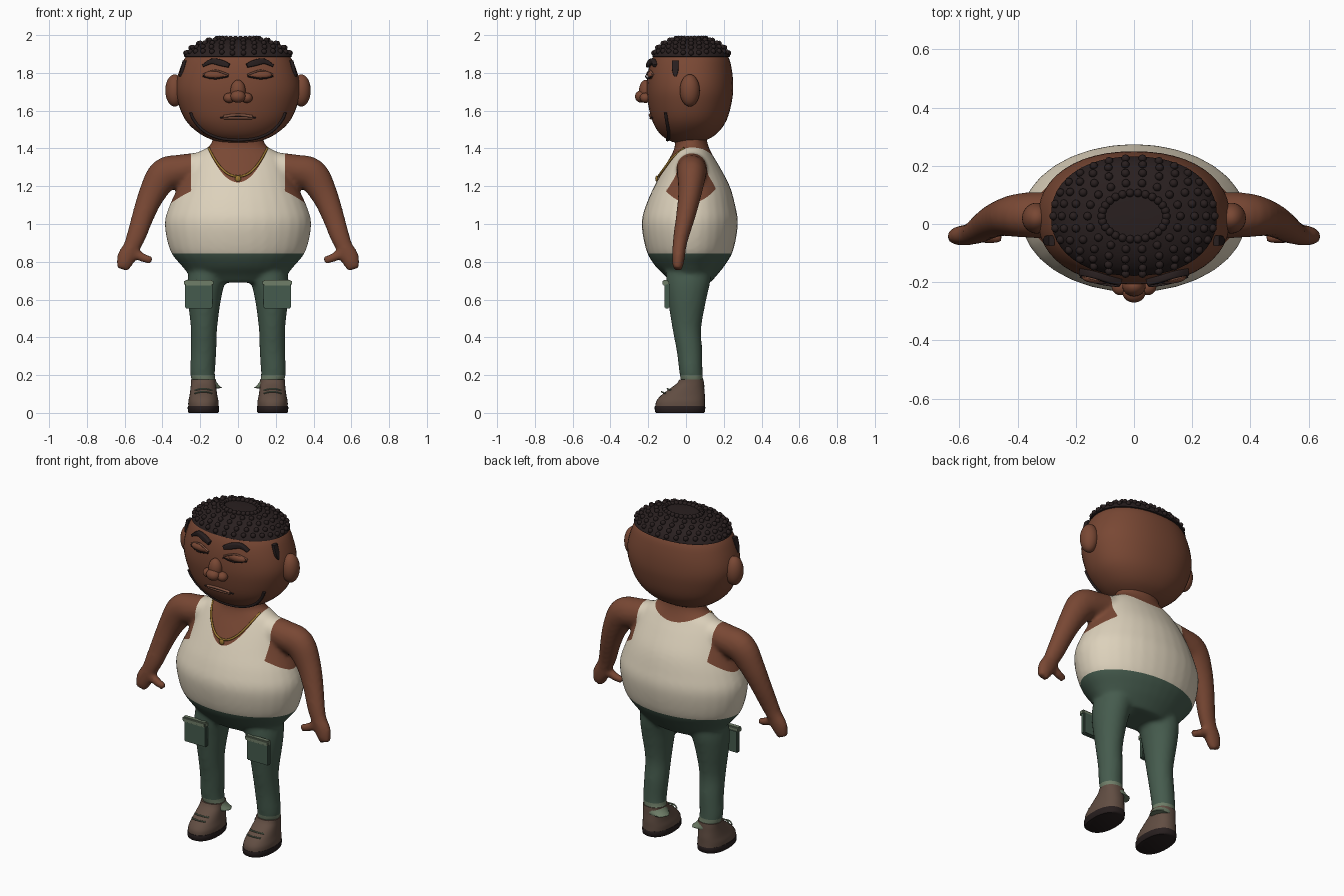
import bpy, bmesh, math
from mathutils import Vector
from mathutils.bvhtree import BVHTree

cube = bpy.data.objects.get("Cube")
if cube:
    bpy.data.objects.remove(cube)


def material(name, r, g, b):
    m = bpy.data.materials.new(name)
    m.use_nodes = True
    m.diffuse_color = (r, g, b, 1)
    node = m.node_tree.nodes["Principled BSDF"]
    node.inputs["Base Color"].default_value = (r, g, b, 1)
    node.inputs["Roughness"].default_value = 0.8
    return m


skin = material("brown skin", .19, .064, .034)
cream = material("cream cotton", .72, .64, .5)
green = material("dark green cloth", .06, .105, .075)
trim = material("pale green trim", .16, .21, .14)
leather = material("brown leather", .12, .075, .055)
rubber = material("dark rubber", .02, .013, .013)
black = material("black hair", .022, .014, .014)
gold = material("gold", .32, .18, .03)
lip = material("lip brown", .22, .09, .055)


def finish(name, bm, *mats):
    bmesh.ops.recalc_face_normals(bm, faces=bm.faces)
    mesh = bpy.data.meshes.new(name)
    bm.to_mesh(mesh)
    bm.free()
    for m in mats:
        mesh.materials.append(m)
    obj = bpy.data.objects.new(name, mesh)
    bpy.context.collection.objects.link(obj)
    return obj


def spline(rows, steps):
    """Catmull-Rom interpolation of rows of numbers."""
    rows = [Vector(r) for r in rows]
    out = []
    for i in range(len(rows) - 1):
        a, b, c, d = rows[max(i - 1, 0)], rows[i], rows[i + 1], rows[min(i + 2, len(rows) - 1)]
        for k in range(steps):
            t = k / steps
            out.append((b * 2 + (c - a) * t + (a * 2 - b * 5 + c * 4 - d) * t**2
                        + (b * 3 - a - c * 3 + d) * t**3) / 2)
    return out + [rows[-1]]


def loft(bm, rings, flat=True, power=2, sides=32, steps=4):
    """Skin rings (x, y, z, half width, half depth); flat rings stay level."""
    rows = spline(rings, steps)
    centres = [Vector(r[:3]) for r in rows]
    loops = []
    for i, r in enumerate(rows):
        u, v = Vector((1, 0, 0)), Vector((0, 1, 0))
        if not flat:
            t = centres[min(i + 1, len(rows) - 1)] - centres[max(i - 1, 0)]
            u = t.cross(v).normalized()
            v = u.cross(t).normalized()
        loop = []
        for k in range(sides):
            a = math.tau * k / sides
            c, s = math.cos(a), math.sin(a)
            c, s = (math.copysign(abs(w)**(2 / power), w) for w in (c, s))
            loop.append(bm.verts.new(centres[i] + u * c * max(r[3], .001) + v * s * max(r[4], .001)))
        loops.append(loop)
    for a, b in zip(loops, loops[1:]):
        for k in range(sides):
            n = (k + 1) % sides
            bm.faces.new((a[k], a[n], b[n], b[k]))
    bm.faces.new(loops[0])
    bm.faces.new(loops[-1])


def solid(name, rings, mat, **options):
    bm = bmesh.new()
    loft(bm, rings, **options)
    return finish(name, bm, mat)


def strip(name, points, radius, mat, depth=None):
    return solid(name, [(*p, radius, depth or radius) for p in points], mat, flat=False, sides=10)


def ball(name, place, size, mat):
    bm = bmesh.new()
    bmesh.ops.create_uvsphere(bm, u_segments=24, v_segments=16, radius=1)
    bmesh.ops.scale(bm, vec=size, verts=bm.verts)
    bmesh.ops.translate(bm, vec=place, verts=bm.verts)
    return finish(name, bm, mat)


def box(name, place, size, mat):
    bm = bmesh.new()
    bmesh.ops.create_cube(bm, size=1)
    bmesh.ops.scale(bm, vec=size, verts=bm.verts)
    bmesh.ops.translate(bm, vec=place, verts=bm.verts)
    bmesh.ops.bevel(bm, geom=bm.edges[:], offset=.006, segments=2, affect='EDGES')
    return finish(name, bm, mat)


def cut(bm, rule):
    """Add clean edges where the rule changes sign."""
    value = {v: rule(v.co) for v in bm.verts}
    new = set()
    for e in list(bm.edges):
        a, b = e.verts
        if value[a] * value[b] < 0:
            new.add(bmesh.utils.edge_split(e, a, value[a] / (value[a] - value[b]))[1])
    for f in list(bm.faces):
        pair = [v for v in f.verts if v in new]
        if len(pair) == 2:
            bmesh.utils.face_split(f, *pair)


def surface(obj):
    return BVHTree.FromPolygons([v.co for v in obj.data.vertices],
                                [p.vertices for p in obj.data.polygons])


def front(tree, x, z, lift=0):
    hit = tree.ray_cast(Vector((x, -2, z)), Vector((0, 1, 0)))[0]
    return (x, (hit.y if hit else -.08) - lift, z)


# Body: torso, limbs and hands fused into one smooth skin
bm = bmesh.new()
torso = [(.69, .2, -.08, .13), (.73, .255, -.115, .165), (.78, .3, -.165, .205),
         (.86, .36, -.21, .25), (1, .388, -.235, .275), (1.1, .362, -.212, .26),
         (1.2, .315, -.168, .232), (1.3, .27, -.115, .18), (1.37, .225, -.075, .138),
         (1.41, .155, -.06, .12), (1.45, .135, -.06, .11), (1.52, .13, -.06, .11)]
loft(bm, [(0, (a + b) / 2, z, w, (b - a) / 2) for z, w, a, b in torso])
for s in (-1, 1):
    leg = [(.13, .05, .14, .063, .058), (.18, .03, .185, .065, .06), (.33, .018, .182, .068, .068),
           (.45, .004, .18, .07, .077), (.6, .006, .178, .088, .102), (.7, .012, .168, .1, .118),
           (.8, .02, .15, .1, .12)]
    loft(bm, [(s * x, y, z, a, b) for z, y, x, a, b in leg])
    arm = [(.2, .03, 1.305, .075, .08), (.3, .03, 1.285, .083, .08), (.39, .03, 1.26, .088, .076),
           (.455, .02, 1.16, .071, .062), (.5, 0, 1.05, .059, .052), (.537, -.025, .94, .052, .042),
           (.562, -.035, .88, .046, .037), (.592, -.04, .82, .05, .034), (.612, -.045, .76, .032, .026)]
    loft(bm, [(s * x, *r) for x, *r in arm], flat=False)
    thumb = [(.56, -.04, .85, .026, .026), (.5, -.045, .82, .024, .024), (.455, -.05, .807, .02, .02)]
    loft(bm, [(s * x, *r) for x, *r in thumb], flat=False)
body = finish("body", bm)
remesh = body.modifiers.new("fuse", 'REMESH')
remesh.mode = 'VOXEL'
remesh.voxel_size = .012
relax = body.modifiers.new("relax", 'SMOOTH')
relax.factor = .5
relax.iterations = 8
fused = bpy.data.meshes.new_from_object(body.evaluated_get(bpy.context.evaluated_depsgraph_get()))
body.modifiers.clear()


def bare(p):
    """Positive on skin: neckline, armholes and arms."""
    back = min(max((p.y + .02) / .1, 0), 1)
    neck = p.z - (1.22 + .14 * back) - (7 - 5.2 * back) * p.x**2
    armhole = min(abs(p.x) - .25, p.z - 1.11 - 4 * (p.y - .02)**2)
    return max(neck, armhole, abs(p.x) - .405)


bm = bmesh.new()
bm.from_mesh(fused)
cut(bm, bare)
for level in (.2, .845):
    cut(bm, lambda p: p.z - level)
for f in bm.faces:
    c = f.calc_center_median()
    f.material_index = 0 if bare(c) > 0 else 1 if c.z > .845 else 2 if c.z > .2 else 3
bpy.data.objects.remove(body)
body = finish("body", bm, skin, cream, green, trim)
chest = surface(body)

# Head and hair cap
skull = [(1.425, .03, -.03, .05), (1.44, .12, -.085, .1), (1.48, .205, -.14, .165),
         (1.55, .278, -.18, .215), (1.65, .32, -.203, .243), (1.73, .33, -.208, .25),
         (1.82, .308, -.198, .242), (1.89, .272, -.172, .22), (1.94, .2, -.12, .16),
         (1.965, .08, -.03, .08)]
head = solid("head", [(0, (a + b) / 2, z, w, (b - a) / 2) for z, w, a, b in skull], skin,
             power=2.2, sides=48)
face = surface(head)
cap = [(1.885, .97), (1.89, 1), (1.925, .9), (1.955, .72), (1.976, .48), (1.982, .3), (1.984, .01)]
hair = solid("hair_cap", [(0, .027, z, .285 * k, .205 * k) for z, k in cap], black,
             power=2.2, sides=48)
scalp = surface(hair)

# Hair curls in rings
bm = bmesh.new()
for k, count in ((.39, 26), (.56, 18), (.73, 22), (.87, 26), (.97, 30)):
    for i in range(count):
        a = math.tau * i / count
        x, y = .285 * k * math.cos(a), .027 + .205 * k * math.sin(a)
        hit = scalp.ray_cast(Vector((x, y, 3)), Vector((0, 0, -1)))[0]
        made = bmesh.ops.create_icosphere(bm, subdivisions=2, radius=.0145)["verts"]
        bmesh.ops.translate(bm, vec=hit + Vector((0, 0, .002)), verts=made)
finish("hair_curls", bm, black)

# Nose and mouth
ball("nose_bridge", (0, -.213, 1.705), (.04, .036, .058), skin)
ball("nose_tip", (0, -.236, 1.675), (.04, .034, .033), skin)
for name, z, r, mat in (("upper_lip", 1.577, .007, lip), ("mouth_line", 1.57, .004, black),
                        ("lower_lip", 1.561, .007, lip)):
    wide = .095 if mat is black else .075
    strip(name, [front(face, wide * t, z - .008 * t * t * (z > 1.565), .003)
                 for t in (-1, -.5, 0, .5, 1)], r, mat)

# Beard line along the jaw
jaw = [(.25, 1.59), (.235, 1.555), (.2, 1.51), (.15, 1.475), (.08, 1.452)]
path = [(-x, z) for x, z in jaw] + [(0, 1.446)] + jaw[::-1]
strip("beard", [front(face, x, z, .002) for x, z in path], .009, black)

# Chain and pendant
links = [front(chest, .155 * t, 1.252 + .15 * abs(t)**2.2, .006) for t in [i / 6 for i in range(-6, 7)]]
strip("neck_chain", links, .006, gold)
ball("pendant", front(chest, 0, 1.24, .008), (.016, .008, .016), gold)

for s, side in ((-1, "right_"), (1, "left_")):
    # Ear, nostril, eye, brow and sideburn
    ball(side + "ear", (s * .335, .02, 1.707), (.05, .053, .085), skin)
    ball(side + "nostril", (s * .046, -.215, 1.668), (.031, .03, .027), skin)
    ball(side + "eyelid", front(face, s * .117, 1.788, -.008), (.062, .022, .024), skin)
    arc = [(.05, 0), (.085, .6), (.117, 1), (.15, .7), (.185, 0)]
    strip(side + "lash", [front(face, s * x, 1.782 - .012 * h, .011) for x, h in arc], .004, black)
    strip(side + "lid_crease", [front(face, s * x, 1.79 + .022 * h, .006) for x, h in arc], .005, lip)
    brow = [(.047, 1.838, .011), (.09, 1.853, .017), (.14, 1.861, .014), (.185, 1.838, .007)]
    solid(side + "brow", [(*front(face, s * x, z, .008), r, .013) for x, z, r in brow], black,
          flat=False, power=4)
    burn = [(.283, 1.865, .018), (.297, 1.81, .016), (.303, 1.78, .005)]
    solid(side + "sideburn", [(s * x, -.057, z, .01, r) for x, z, r in burn], black, power=6)

    # Thigh pocket with flap
    box(side + "pocket", (s * .208, -.1, .62), (.146, .028, .135), green)
    box(side + "pocket_flap", (s * .208, -.108, .689), (.154, .034, .03), trim)

    # Shoe, sole and laces
    shoe = [(.03, .08, -.162, .1), (.06, .08, -.158, .1), (.09, .074, -.135, .1),
            (.125, .069, -.09, .097), (.155, .066, -.05, .095), (.176, .066, -.035, .093)]
    solid(side + "shoe", [(s * .183, (a + b) / 2, z, w, (b - a) / 2) for z, w, a, b in shoe],
          leather, power=2.3)
    sole = [(0, .95), (.006, 1), (.03, 1.02), (.036, 1)]
    solid(side + "sole", [(s * .183, -.032, z, .082 * k, .132 * k) for z, k in sole],
          rubber, power=2.3, steps=1)
    for i in range(2):
        y, z = -.13 + .03 * i, .112 + .016 * i
        strip(side + "lace_" + str(i + 1), [(s * .183 + .045 * t, y + .02 * t * t, z - .008 * t * t)
                                            for t in (-1, -.4, .4, 1)], .004, trim)

# Smooth shading with sharp edges kept
for obj in bpy.context.collection.objects:
    obj.select_set(obj.type == 'MESH')
bpy.context.view_layer.objects.active = body
bpy.ops.object.shade_smooth_by_angle(angle=math.radians(45))
